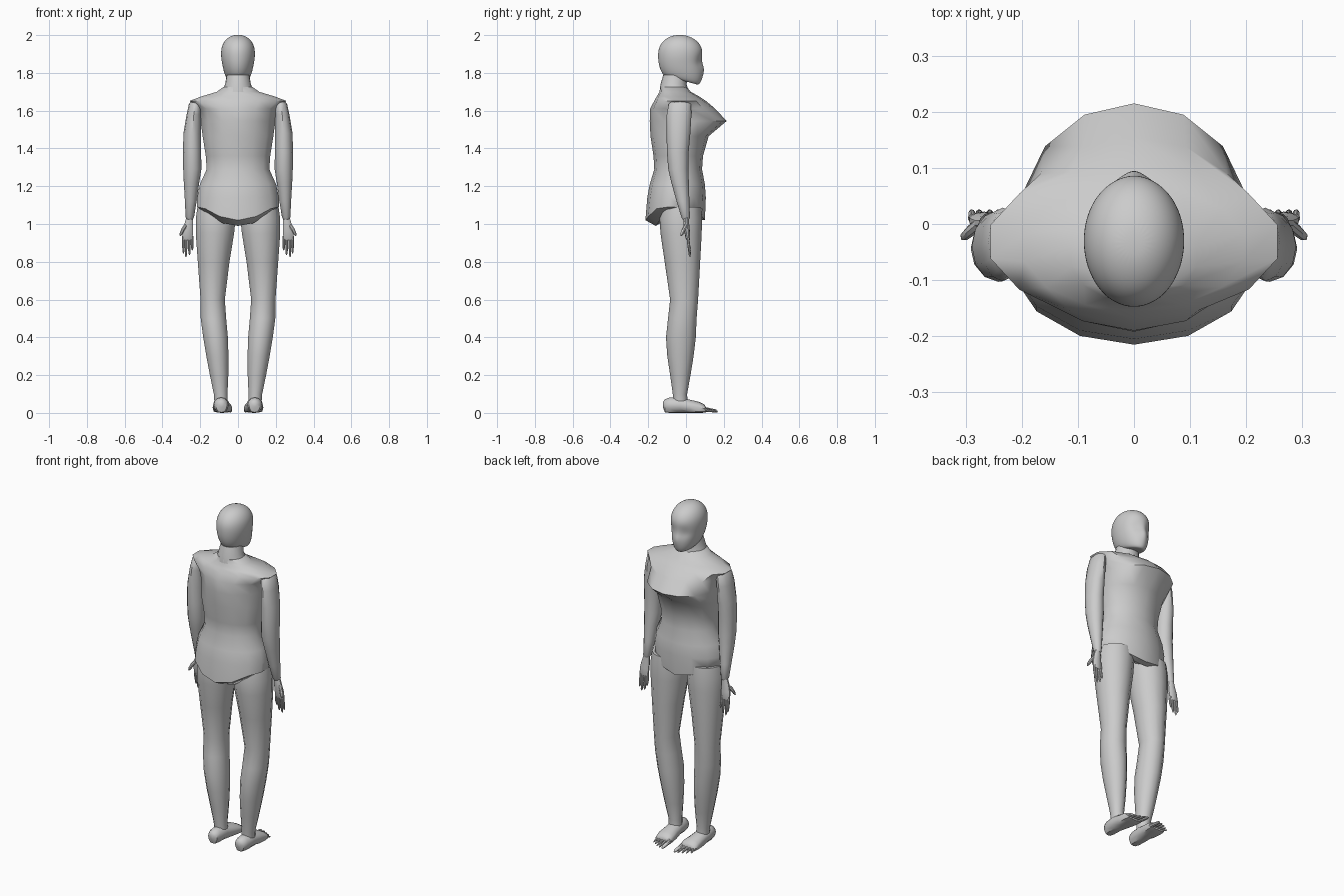
import bpy, bmesh, math
from mathutils import Vector


def finish(name, bm, mirror=False, subsurf=0, angle=40):
    bmesh.ops.recalc_face_normals(bm, faces=bm.faces)
    me = bpy.data.meshes.new(name)
    bm.to_mesh(me)
    bm.free()
    ob = bpy.data.objects.new(name, me)
    bpy.context.collection.objects.link(ob)
    bpy.ops.object.select_all(action='DESELECT')
    ob.select_set(True)
    bpy.context.view_layer.objects.active = ob
    bpy.ops.object.shade_smooth_by_angle(angle=math.radians(angle))
    if mirror:
        ob.modifiers.new("mirror", 'MIRROR').use_mirror_merge = False
    if subsurf:
        m = ob.modifiers.new("smooth", 'SUBSURF')
        m.levels = m.render_levels = subsurf
    return ob


def skin(bm, loops):
    n = len(loops[0])
    vs = [[bm.verts.new(p) for p in loop] for loop in loops]
    for a, b in zip(vs, vs[1:]):
        for i in range(n):
            j = (i + 1) % n
            bm.faces.new((a[i], a[j], b[j], b[i]))
    bm.faces.new(vs[0])
    bm.faces.new(vs[-1])
    return vs


def ellipses(rings, n, axis='z'):
    """ring = (height, centre x, half width, low, high, optional tilt)"""
    loops = []
    for h, cx, rx, lo, hi, *t in rings:
        tilt = t[0] if t else 0
        c, r = (lo + hi) / 2, (hi - lo) / 2
        loop = []
        for i in range(n):
            a = 2 * math.pi * i / n
            x, d = cx + rx * math.sin(a), r * math.cos(a)
            loop.append((x, c + d, h + tilt * d) if axis == 'z' else (x, h + tilt * d, c + d))
        loops.append(loop)
    return loops


def tube(bm, pts, n=8):
    """tapered digit through points (x, y, z, radius)"""
    d = (Vector(pts[-1][:3]) - Vector(pts[0][:3])).normalized()
    u = d.cross(Vector((0.3, 1, 0.2))).normalized() if abs(d.y) < .9 else Vector((1, 0, 0))
    v = d.cross(u)
    skin(bm, [[Vector(p[:3]) + p[3] * (u * math.cos(2 * math.pi * i / n) + v * math.sin(2 * math.pi * i / n))
               for i in range(n)] for p in pts])


# torso: hips, waist, pointed bust, wide shoulder edge, slope up to the neck
bm = bmesh.new()
vs = skin(bm, ellipses([
    (1.02, 0, .19, -.16, .06), (1.085, 0, .222, -.215, .10), (1.14, 0, .222, -.205, .105),
    (1.21, 0, .207, -.192, .10), (1.29, 0, .170, -.168, .085), (1.36, 0, .175, -.172, .09),
    (1.465, 0, .192, -.188, .12), (1.545, 0, .203, -.192, .215), (1.61, 0, .212, -.19, .155),
    (1.652, 0, .262, -.168, .105), (1.675, 0, .20, -.155, .07), (1.70, 0, .115, -.14, .025),
    (1.725, 0, .08, -.137, .005)], 14))
# leg openings rise from the crotch to the outer hip
for k, (low, high) in enumerate([(.99, 1.075), (1.02, 1.09)]):
    for v in vs[k]:
        t = min(1, max(0, (abs(v.co.x) - .06) / .13))
        v.co.z = low + (high - low) * t + (.03 if k == 0 and v.co.y > .02 else 0)
finish("torso", bm, angle=50)

# neck
bm = bmesh.new()
skin(bm, ellipses([(1.70, 0, .085, -.14, .015), (1.74, 0, .068, -.135, .003),
                   (1.79, 0, .06, -.12, .01)], 20))
finish("neck", bm)

# head: tilted jaw rings, domed skull, shallow eye sockets and nose
bm = bmesh.new()
skin(bm, ellipses([
    (1.757, 0, .03, -.06, .05, -.3), (1.758, 0, .054, -.115, .072, -.25), (1.785, 0, .069, -.127, .088, -.12),
    (1.82, 0, .079, -.138, .091), (1.85, 0, .085, -.146, .088), (1.88, 0, .090, -.149, .088),
    (1.91, 0, .091, -.149, .089), (1.94, 0, .087, -.142, .082), (1.97, 0, .072, -.122, .060),
    (1.991, 0, .048, -.09, .025), (2.001, 0, .02, -.055, -.012)], 24))
for v in bm.verts:
    if v.co.y > 0:
        for s in (-1, 1):
            v.co.y -= .014 * math.exp(-((v.co.x - s * .038) ** 2 + (v.co.z - 1.86) ** 2) / .0006)
        v.co.y += .013 * math.exp(-v.co.x ** 2 / .0003 - (v.co.z - 1.825) ** 2 / .0005)
finish("head", bm, subsurf=2, angle=180)

# arms
bm = bmesh.new()
skin(bm, ellipses([
    (1.655, .222, .022, -.07, .01), (1.635, .226, .034, -.092, .026), (1.58, .234, .038, -.102, .029),
    (1.48, .242, .047, -.103, .023), (1.38, .243, .048, -.101, .014), (1.29, .242, .048, -.094, .013),
    (1.22, .246, .041, -.078, .015), (1.12, .250, .031, -.05, .018), (1.035, .255, .022, -.024, .021),
    (1.025, .255, .015, -.018, .016)], 12))
finish("arm", bm, mirror=True)

# hands: flat palm, four fingers, thumb pointing outward
bm = bmesh.new()
skin(bm, ellipses([
    (1.04, .256, .017, -.012, .016), (1.0, .261, .024, -.013, .017), (.96, .266, .029, -.009, .021),
    (.925, .267, .028, -.002, .022), (.915, .267, .024, .002, .02)], 10))
for x, tip, z in ((.244, .242, .86), (.259, .257, .835), (.274, .276, .825), (.288, .289, .845)):
    tube(bm, [(x, .010, .935, .008), (x * .6 + tip * .4, .014, .89, .0075),
              (tip, .02, z + .012, .006), (tip, .021, z, .002)])
tube(bm, [(.272, .004, 1.0, .010), (.291, -.012, .972, .010), (.302, -.022, .948, .008),
          (.306, -.026, .938, .003)])
finish("hand", bm, mirror=True)

# legs
bm = bmesh.new()
skin(bm, ellipses([
    (1.09, .115, .102, -.13, .08), (1.03, .118, .108, -.14, .085), (.95, .122, .104, -.135, .083),
    (.80, .129, .086, -.113, .075), (.60, .134, .066, -.084, .064), (.50, .130, .069, -.095, .056),
    (.40, .119, .067, -.106, .052), (.30, .109, .060, -.099, .040), (.20, .100, .050, -.084, .024),
    (.10, .092, .037, -.070, .006), (.06, .090, .036, -.068, .008)], 14))
finish("leg", bm, mirror=True)

# feet: loft along y, heel to ball
bm = bmesh.new()
skin(bm, ellipses([
    (-.122, .088, .012, .03, .058), (-.112, .088, .03, .006, .072), (-.085, .089, .039, .0, .082),
    (-.03, .089, .043, .0, .083), (.02, .086, .046, .0, .070), (.07, .083, .052, .0, .058),
    (.098, .081, .05, .002, .044), (.105, .081, .042, .006, .03)], 12, axis='y'))
for v in bm.verts:
    if v.co.z < .02:
        v.co.z *= .5
finish("foot", bm, mirror=True)

# toes: thin and tapered, big toe on the inner side
bm = bmesh.new()
for x, tip, y, r in ((.045, .040, .168, .012), (.063, .061, .165, .008), (.080, .082, .155, .008),
                     (.097, .103, .143, .007), (.114, .122, .128, .007)):
    tube(bm, [(x, .075, .022, r), ((x + tip) / 2, .105, .018, r),
              (tip, y - .01, .010, r * .7), (tip, y, .007, r * .3)])
finish("toes", bm, mirror=True)
